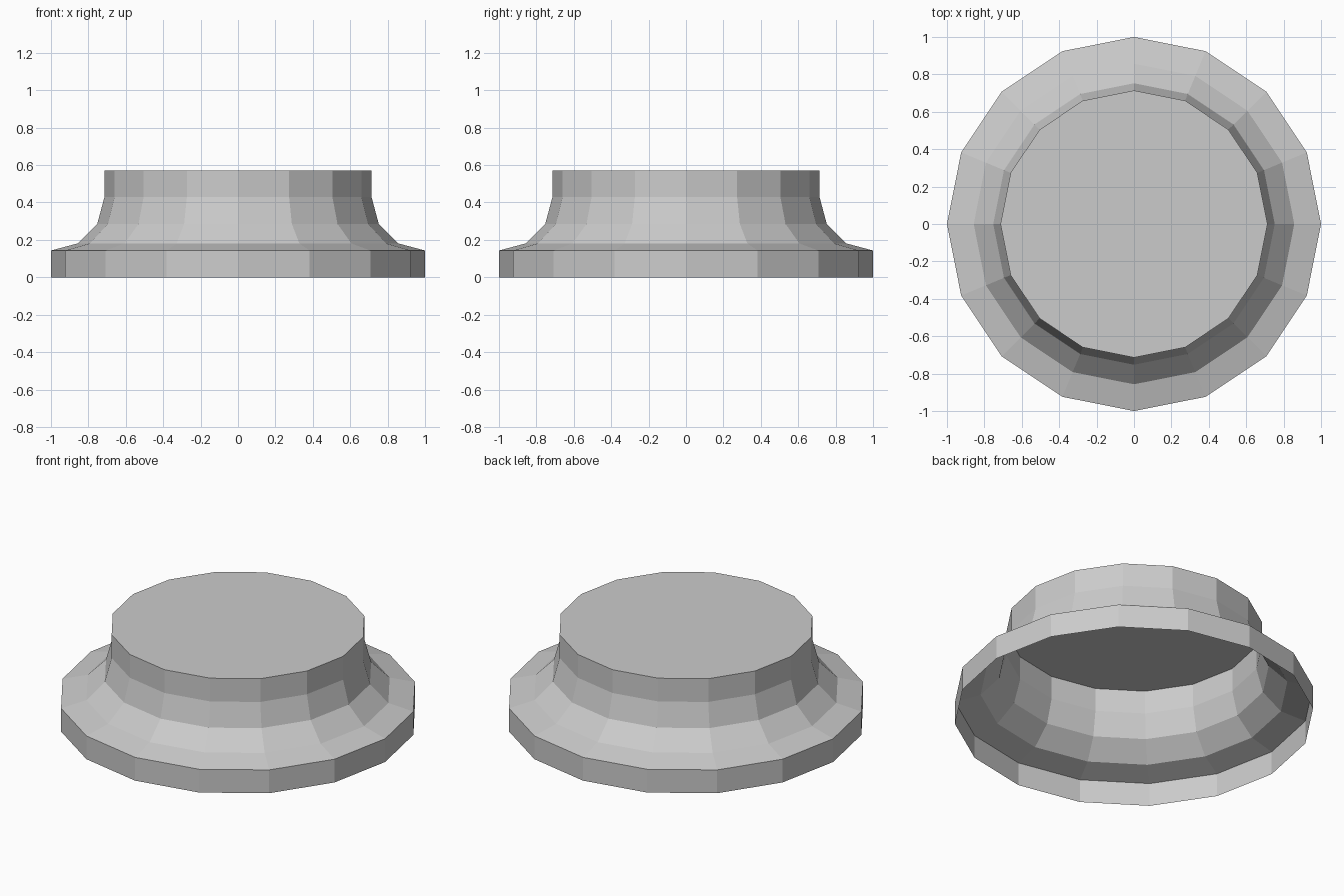
import bpy, bmesh
from math import sin, cos, pi

if "Cube" in bpy.data.objects:
    bpy.data.objects.remove(bpy.data.objects["Cube"])

SIDES = 16
R_COVE = 0.286          # radius of the concave sweep
Z_COVE = 0.429          # height of the sweep's centre

# Profile (radius, height): base band, concave quarter sweep, straight neck
profile = [(1.0, 0.0)]
for i in range(4):
    a = i * pi / 6
    profile.append((1 - R_COVE * sin(a), Z_COVE - R_COVE * cos(a)))
profile.append((1 - R_COVE, 0.572))

bm = bmesh.new()
rings = [[bm.verts.new((r * cos(2 * pi * k / SIDES), r * sin(2 * pi * k / SIDES), z))
          for k in range(SIDES)] for r, z in profile]

# Walls between neighbouring rings
for low, high in zip(rings, rings[1:]):
    for k in range(SIDES):
        n = (k + 1) % SIDES
        bm.faces.new((low[k], low[n], high[n], high[k]))

# Flat top; the underside stays open
bm.faces.new(rings[-1])

mesh = bpy.data.meshes.new("flared_column_base")
bm.to_mesh(mesh)
bm.free()
bpy.context.collection.objects.link(bpy.data.objects.new("flared_column_base", mesh))
